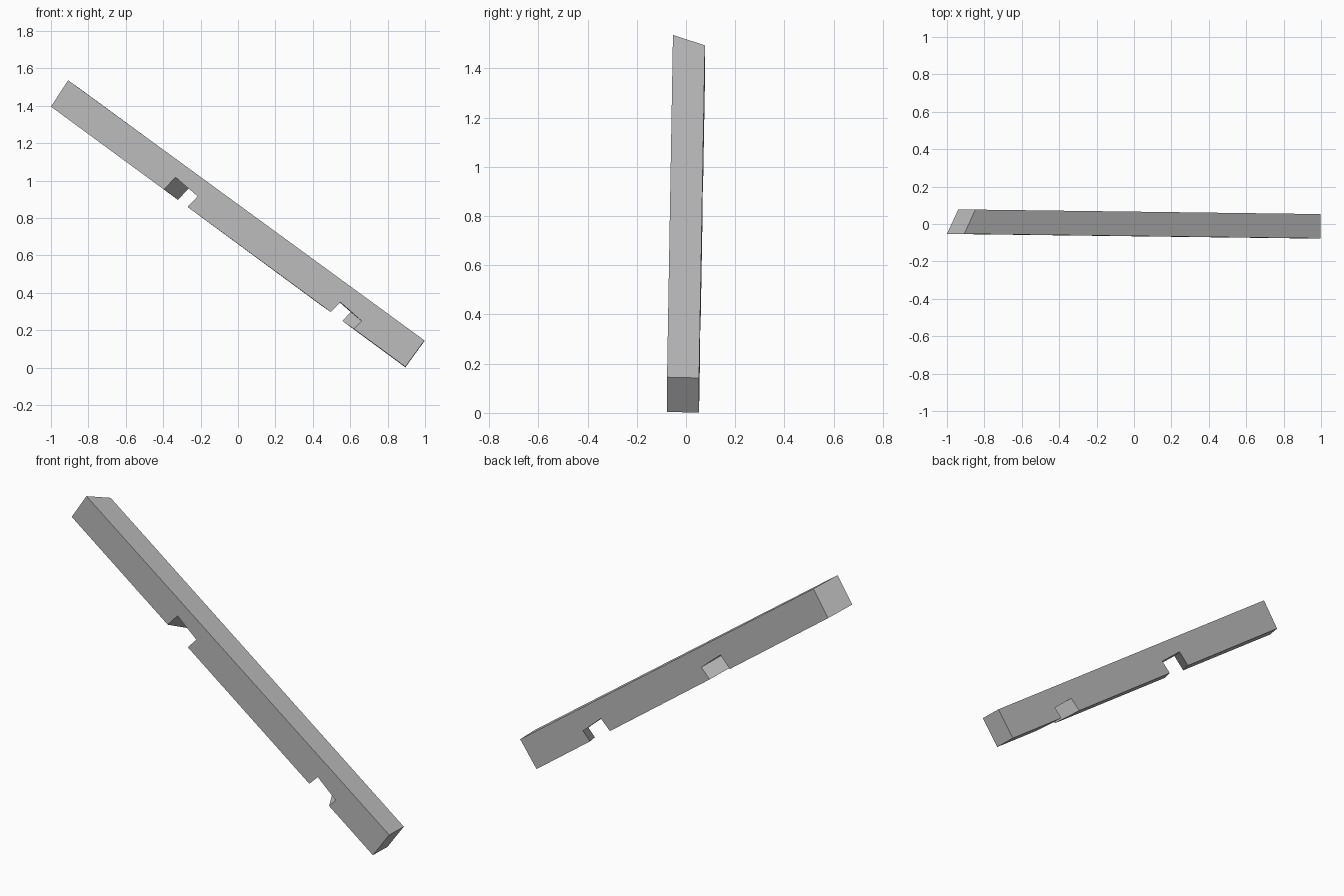
import bpy, bmesh
from mathutils import Vector

cube = bpy.data.objects.get("Cube")
if cube:
    bpy.data.objects.remove(cube, do_unlink=True)

grey = bpy.data.materials.new("plain_grey")
grey.use_nodes = True
colour = (0.5, 0.5, 0.5, 1)
grey.diffuse_color = colour
grey.node_tree.nodes["Principled BSDF"].inputs["Base Color"].default_value = colour


def prism(name, front, back):
    """Solid between two matching outlines."""
    bm = bmesh.new()
    a = [bm.verts.new(p) for p in front]
    b = [bm.verts.new(p) for p in back]
    bm.faces.new(a)
    bm.faces.new(b[::-1])
    n = len(a)
    for i in range(n):
        j = (i + 1) % n
        bm.faces.new((a[j], a[i], b[i], b[j]))
    bmesh.ops.recalc_face_normals(bm, faces=bm.faces)
    mesh = bpy.data.meshes.new(name)
    bm.to_mesh(mesh)
    bm.free()
    mesh.materials.append(grey)
    obj = bpy.data.objects.new(name, mesh)
    bpy.context.collection.objects.link(obj)
    return obj


# Sloping rafter with a mitred upper end
front = [Vector(p) for p in ((-1, -0.053, 1.395), (0.895, -0.077, 0.004),
                             (0.997, -0.077, 0.145), (-0.908, -0.053, 1.536))]
depth = Vector((0, 0.13, 0))
mitre = Vector((0.06, 0, -0.043))
back = [p + depth + (mitre if p.x < 0 else Vector((0, 0, -0.003))) for p in front]
rafter = prism("rafter", front, back)


def notch(name, outline, skew, y_front):
    """Cut a skewed notch: outline is lower left, upper left, upper right, lower right."""
    ll, ul, ur, lr = [Vector((x, y_front, z)) for x, z in outline]
    shape = [ll + (ll - ul), ul, ur, lr + (lr - ur)]
    step = Vector((skew[0], depth.y, skew[1]))
    cutter = prism(name, [p - step for p in shape], [p + 2 * step for p in shape])
    cutter.hide_render = True
    cutter.hide_viewport = True
    mod = rafter.modifiers.new(name, 'BOOLEAN')
    mod.operation = 'DIFFERENCE'
    mod.solver = 'EXACT'
    mod.object = cutter
    return cutter


# Two notches in the underside, skewed opposite ways
cutters = [
    notch("upper_notch_cutter",
          ((-0.395, 0.953), (-0.335, 1.018), (-0.215, 0.915), (-0.27, 0.857)),
          (0.073, -0.058), -0.061),
    notch("lower_notch_cutter",
          ((0.495, 0.297), (0.548, 0.349), (0.66, 0.25), (0.62, 0.207)),
          (-0.058, 0.047), -0.072),
]

# Bake the cuts and discard the cutters
graph = bpy.context.evaluated_depsgraph_get()
cut_mesh = bpy.data.meshes.new_from_object(rafter.evaluated_get(graph))
rafter.modifiers.clear()
rafter.data = cut_mesh
for c in cutters:
    bpy.data.objects.remove(c, do_unlink=True)
cut_mesh.materials.clear()
cut_mesh.materials.append(grey)
for face in cut_mesh.polygons:
    face.material_index = 0
